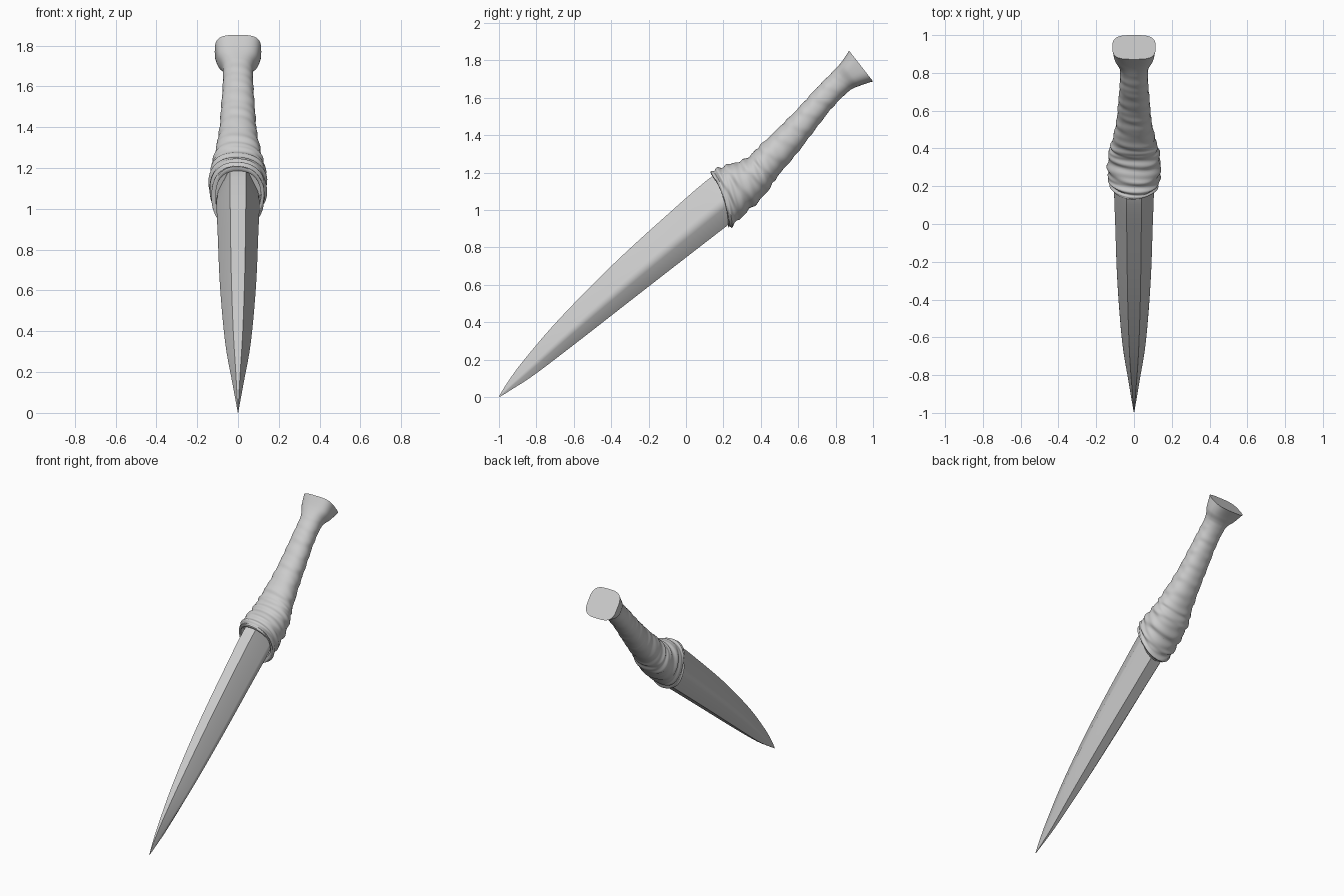
import bpy, bmesh, math
from mathutils import Vector

if "Cube" in bpy.data.objects:
    bpy.data.objects.remove(bpy.data.objects["Cube"])


def spline(stations, u):
    """Catmull-Rom through station tuples, u in 0..1."""
    n = len(stations) - 1
    f = min(max(u, 0), 1) * n
    i = min(int(f), n - 1)
    t = f - i
    q = [stations[min(max(k, 0), n)] for k in (i - 1, i, i + 1, i + 2)]
    return [0.5 * (2 * b + (c - a) * t + (2 * a - 5 * b + 4 * c - d) * t * t
                   + (3 * b - a - 3 * c + d) * t ** 3) for a, b, c, d in zip(*q)]


def loft(name, rings, angle):
    bm = bmesh.new()
    loops = [[bm.verts.new(p) for p in r] for r in rings]
    n = len(loops[0])
    for a, b in zip(loops, loops[1:]):
        for i in range(n):
            j = (i + 1) % n
            bm.faces.new((a[i], a[j], b[j], b[i]))
    bm.faces.new(loops[0][::-1])
    bm.faces.new(loops[-1])
    bmesh.ops.recalc_face_normals(bm, faces=bm.faces)
    me = bpy.data.meshes.new(name)
    bm.to_mesh(me)
    bm.free()
    ob = bpy.data.objects.new(name, me)
    bpy.context.collection.objects.link(ob)
    bpy.ops.object.select_all(action='DESELECT')
    ob.select_set(True)
    bpy.context.view_layer.objects.active = ob
    bpy.ops.object.shade_smooth_by_angle(angle=math.radians(angle))


# Blade: each station is top y, z, bottom y, z, half width
blade = [(-1.0, .004, -.997, 0, .001), (-.95, .085, -.925, .045, .012),
         (-.865, .20, -.81, .12, .029), (-.68, .415, -.58, .295, .063),
         (-.40, .70, -.24, .56, .088), (-.10, .975, .05, .785, .099),
         (.14, 1.18, .25, .94, .105), (.24, 1.21, .36, 1.03, .09)]
section = [(.38, 0), (.95, .5), (1, .58), (.94, .68), (.38, 1)]
section = section + [(-x, t) for x, t in reversed(section)]


def blade_ring(u):
    ty, tz, by, bz, w = spline(blade, u)
    return [(w * x, ty + (by - ty) * t, tz + (bz - tz) * t) for x, t in section]


loft("blade", [blade_ring(i / 35) for i in range(36)], 40)

# Hilt: wrinkled wrapped grip from the blade collar to the flared pommel
hilt = [(.13, 1.205, .23, .90, .122), (.20, 1.235, .30, .965, .138),
        (.32, 1.275, .42, 1.08, .134), (.39, 1.34, .49, 1.18, .114),
        (.50, 1.445, .595, 1.305, .092), (.60, 1.545, .69, 1.43, .083),
        (.70, 1.655, .78, 1.545, .075), (.785, 1.74, .87, 1.635, .076),
        (.83, 1.79, .93, 1.665, .102), (.872, 1.852, 1.0, 1.688, .114)]
SIDES = 56


def hilt_ring(u, scale=1.0):
    ty, tz, by, bz, w = spline(hilt, u)
    top, bot = Vector((0, ty, tz)), Vector((0, by, bz))
    mid, half = (top + bot) / 2, (top - bot) / 2
    along = Vector((0, half.z, -half.y)).normalized()
    power = 2 / (2.2 + 1.1 * max(0, (u - .75) / .25))
    fade = min(1, max(0, (.82 - u) / .15))
    amp = fade * (.028 + .035 * max(0, 1 - u / .45))
    pts = []
    for i in range(SIDES):
        a = 2 * math.pi * i / SIDES
        c, s = math.cos(a), math.sin(a)
        # diagonal folds of cloth, blended with finer wraps
        ph = 88 * u + 1.8 * c + .8 * math.sin(2 * a)
        fold = math.sin(ph + .5 * math.sin(ph))
        fold = .65 * fold + .35 * math.sin(137 * u - 2.5 * c + 1.3 * s)
        k = scale * (1 + amp * fold)
        x = w * k * math.copysign(abs(s) ** power, s)
        v = k * math.copysign(abs(c) ** power, c)
        bow = .022 * s * s * max(0, 1 - u / .2)
        pts.append(mid + half * v + along * bow + Vector((x, 0, 0)))
    return pts


rings = [hilt_ring(.08, .80), hilt_ring(.012, .87), hilt_ring(0, .91), hilt_ring(0, .97)]
rings += [hilt_ring(.004 + .996 * i / 150) for i in range(151)]
loft("wrapped_hilt", rings, 50)
